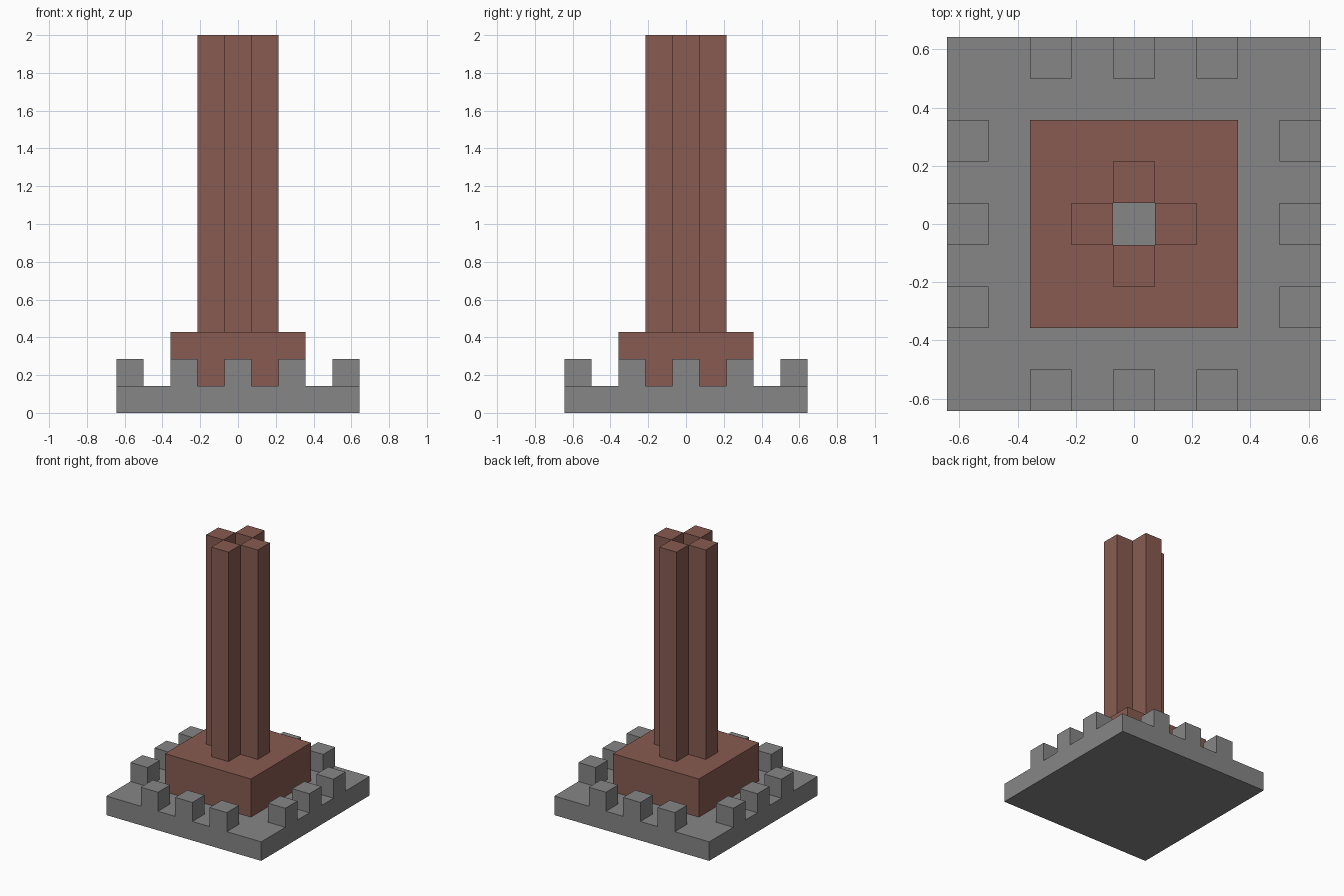
import bpy
import bmesh
from mathutils import Matrix, Vector

U = 1 / 7  # one block of the model

if "Cube" in bpy.data.objects:
    bpy.data.objects.remove(bpy.data.objects["Cube"], do_unlink=True)


def make_material(name, color):
    mat = bpy.data.materials.new(name)
    mat.use_nodes = True
    mat.diffuse_color = color
    bsdf = next(n for n in mat.node_tree.nodes if n.type == "BSDF_PRINCIPLED")
    bsdf.inputs["Base Color"].default_value = color
    return mat


def add_object(name, bm, mat):
    bmesh.ops.recalc_face_normals(bm, faces=bm.faces)
    mesh = bpy.data.meshes.new(name)
    bm.to_mesh(mesh)
    bm.free()
    mesh.materials.append(mat)
    obj = bpy.data.objects.new(name, mesh)
    bpy.context.collection.objects.link(obj)
    return obj


def box(name, size, x, y, bottom, height, mat):
    """Box with a square footprint, measured in blocks."""
    bm = bmesh.new()
    place = Matrix.Translation(Vector((x, y, bottom + height / 2)) * U)
    scale = Matrix.Diagonal((size * U, size * U, height * U, 1))
    bmesh.ops.create_cube(bm, size=1, matrix=place @ scale)
    return add_object(name, bm, mat)


def hollow_block(name, half, hole, bottom, height, mat):
    """Square block with a square shaft through its middle."""
    bm = bmesh.new()
    cuts = (-half, -hole, hole, half)
    grid = [[bm.verts.new(Vector((x, y, bottom)) * U) for y in cuts] for x in cuts]
    for i in range(3):
        for j in range(3):
            if (i, j) != (1, 1):
                bm.faces.new((grid[i][j], grid[i + 1][j],
                              grid[i + 1][j + 1], grid[i][j + 1]))
    top = bmesh.ops.extrude_face_region(bm, geom=bm.faces[:], use_keep_orig=True)
    verts = [g for g in top["geom"] if isinstance(g, bmesh.types.BMVert)]
    bmesh.ops.translate(bm, verts=verts, vec=(0, 0, height * U))
    return add_object(name, bm, mat)


stone = make_material("stone grey", (0.238, 0.238, 0.238, 1))
brick = make_material("brick brown", (0.242, 0.105, 0.083, 1))

# Stone base slab
box("base_slab", 9, 0, 0, 0, 1, stone)

# Battlements, three on each side, and a chimney column facing each side
sides = {"front": (0, -1), "back": (0, 1), "left": (1, 0), "right": (-1, 0)}
for side, (dx, dy) in sides.items():
    for n, along in enumerate((-2, 0, 2), 1):
        box(f"{side}_battlement_{n}", 1, 4 * dx + along * dy,
            4 * dy + along * dx, 1, 1, stone)
    box(f"{side}_column", 1, dx, dy, 3, 11, brick)

# Brick plinth with the open shaft running down to the slab
hollow_block("plinth", 2.5, 0.5, 1, 2, brick)
